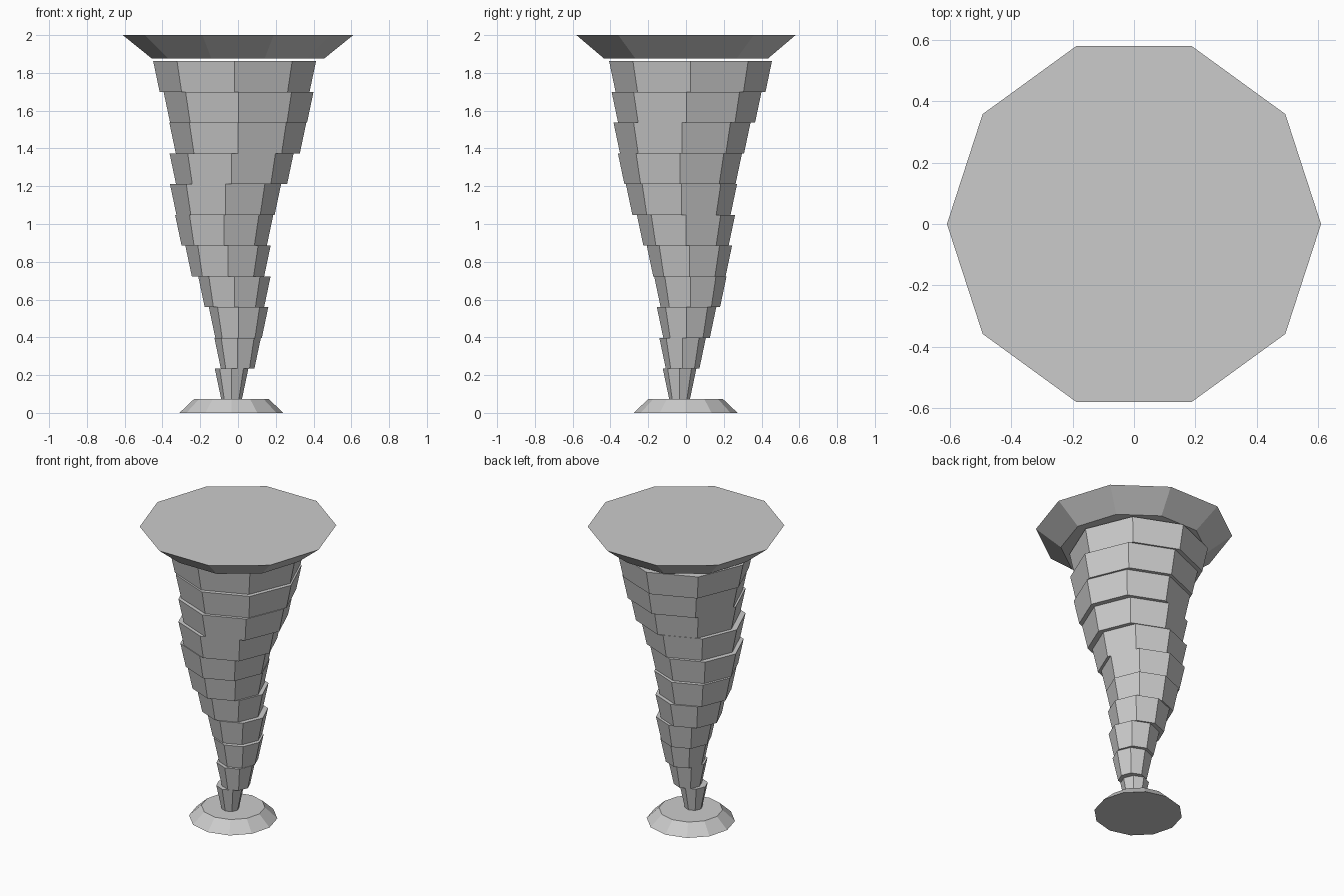
import bpy
import math

if "Cube" in bpy.data.objects:
    bpy.data.objects.remove(bpy.data.objects["Cube"])

grey = bpy.data.materials.new("plain grey")
grey.diffuse_color = (0.6, 0.6, 0.6, 1)
grey.use_nodes = True
grey.node_tree.nodes["Principled BSDF"].inputs["Base Color"].default_value = grey.diffuse_color


def frustum(name, sides, r_low, r_high, z_low, z_high, x=0.0, y=0.0):
    """Closed flat-sided cone section with a corner on the x axis."""
    verts = [(x + r * math.cos(2 * math.pi * k / sides),
              y + r * math.sin(2 * math.pi * k / sides), z)
             for r, z in ((r_low, z_low), (r_high, z_high)) for k in range(sides)]
    faces = [(k, (k + 1) % sides, sides + (k + 1) % sides, sides + k)
             for k in range(sides)]
    faces += [tuple(reversed(range(sides))), tuple(range(sides, 2 * sides))]
    mesh = bpy.data.meshes.new(name)
    mesh.from_pydata(verts, [], faces)
    mesh.materials.append(grey)
    obj = bpy.data.objects.new(name, mesh)
    bpy.context.collection.objects.link(obj)
    return obj


# Foot and table top
frustum("foot", 12, 0.275, 0.198, 0.0, 0.073, -0.035, -0.002)
frustum("table_top", 10, 0.455, 0.61, 1.875, 2.0)

# Tapering stack of eight-sided rings, each shifted sideways (top to bottom)
offsets = [(-0.018, 0.024), (0.003, 0.003), (-0.001, -0.021), (-0.034, -0.032),
           (-0.066, -0.024), (-0.073, 0.0), (-0.053, 0.018), (-0.019, 0.023),
           (0.003, 0.003), (-0.002, -0.018), (-0.034, -0.034)]
Z_TOP, STEP, R_TOP, TAPER = 1.862, 0.1627, 0.431, 0.0342
for i, (x, y) in enumerate(offsets):
    frustum(f"stem_ring_{i + 1}", 8,
            R_TOP - TAPER * (i + 1), R_TOP - TAPER * i,
            Z_TOP - STEP * (i + 1), Z_TOP - STEP * i, x, y)
